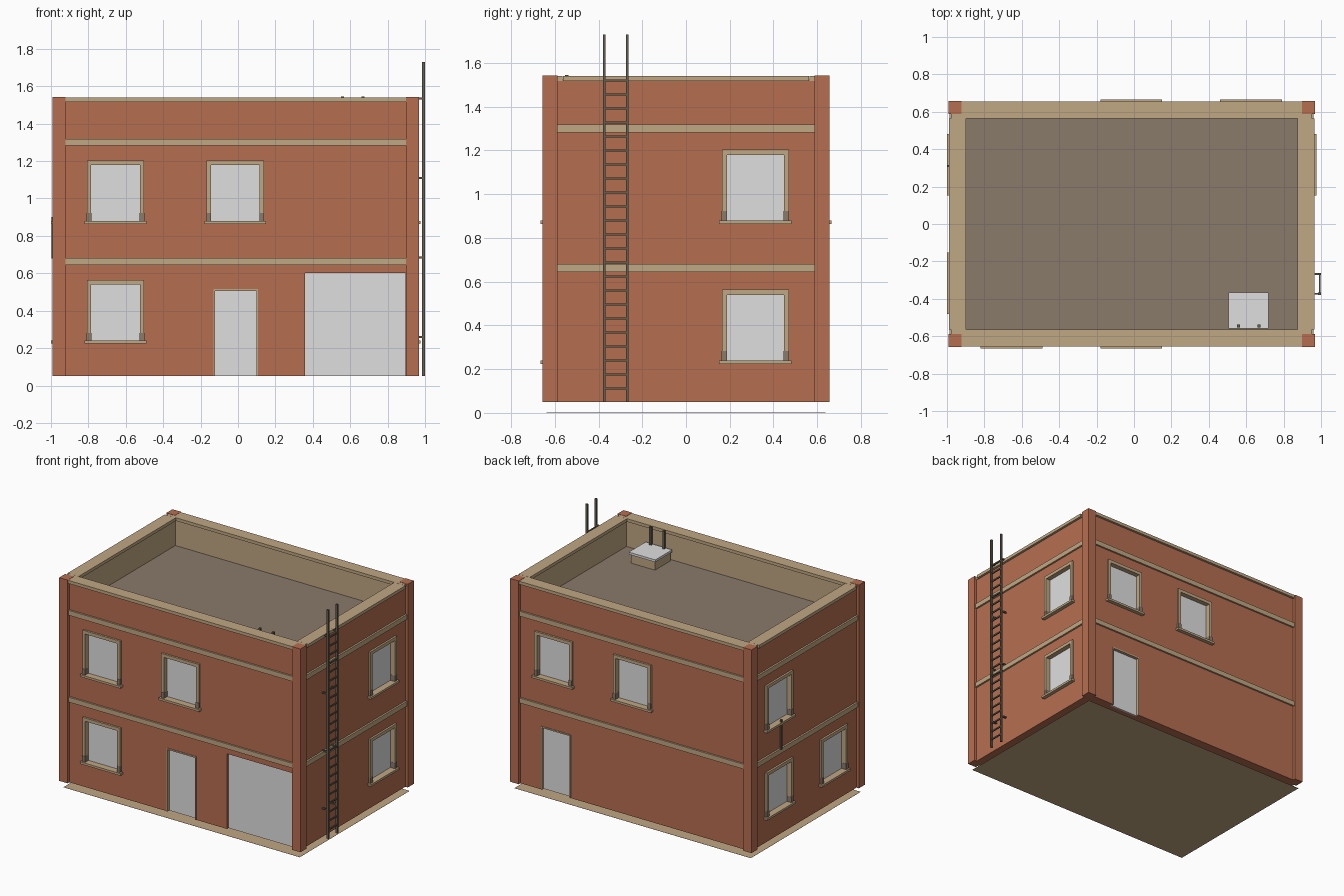
import bpy, bmesh

if "Cube" in bpy.data.objects:
    bpy.data.objects.remove(bpy.data.objects["Cube"])

def material(name, rgb):
    m = bpy.data.materials.new(name)
    m.diffuse_color = (*rgb, 1)
    m.use_nodes = True
    m.node_tree.nodes["Principled BSDF"].inputs["Base Color"].default_value = m.diffuse_color
    return m

BRICK = material("red_brick", (0.47, 0.157, 0.081))
TAN = material("tan_stone", (0.53, 0.39, 0.23))
ROOF = material("roof_felt", (0.255, 0.196, 0.145))
PANEL = material("pale_panel", (0.74, 0.74, 0.74))
IRON = material("dark_iron", (0.13, 0.112, 0.08))

CX = -0.0125           # building centre in x (the ladder widens the right side)
HX, HY = 0.96, 0.637   # half size of the wall planes
BASE, TOP, DECK = 0.05, 1.54, 1.33

def make(name, boxes, mat):
    """One object out of axis-aligned boxes (x0, x1, y0, y1, z0, z1)."""
    bm = bmesh.new()
    for x0, x1, y0, y1, z0, z1 in boxes:
        v = bmesh.ops.create_cube(bm, size=1)["verts"]
        bmesh.ops.scale(bm, vec=(x1 - x0, y1 - y0, z1 - z0), verts=v)
        bmesh.ops.translate(bm, vec=((x0 + x1) / 2, (y0 + y1) / 2, (z0 + z1) / 2), verts=v)
    me = bpy.data.meshes.new(name)
    bm.to_mesh(me)
    bm.free()
    me.materials.append(mat)
    ob = bpy.data.objects.new(name, me)
    bpy.context.collection.objects.link(ob)
    return ob

def on_wall(side, u0, u1, d0, d1, z0, z1):
    """Box on a wall: u runs along the wall, d is the distance out of it."""
    if side in ("front", "back"):
        s = -1 if side == "front" else 1
        a, b = sorted((s * (HY + d0), s * (HY + d1)))
        return (u0, u1, a, b, z0, z1)
    s = -1 if side == "left" else 1
    a, b = sorted((CX + s * (HX + d0), CX + s * (HX + d1)))
    return (a, b, u0, u1, z0, z1)

SIDES = ("front", "back", "left", "right")
REC = -0.03
cuts = []

# Windows: frame, sill, pane and worn lower corners
LOW, HIGH = 0.24, 0.88
windows = [("front", -0.655, LOW), ("front", -0.655, HIGH), ("front", -0.015, HIGH),
           ("back", -0.015, HIGH), ("back", 0.625, HIGH),
           ("left", 0.317, LOW), ("left", 0.317, HIGH), ("left", -0.317, LOW),
           ("right", 0.317, LOW), ("right", 0.317, HIGH)]
for i, (side, u, z) in enumerate(windows):
    o, n, t = 0.153, 0.13, z + 0.3       # outer and inner half width, head height
    def b(u0, u1, d0, d1, z0, z1):
        return on_wall(side, u + u0, u + u1, d0, d1, z0, z1)
    make(f"window_frame_{i}", [b(-o, -n, REC, 0.014, z, t), b(n, o, REC, 0.014, z, t),
                               b(-o, o, REC, 0.014, t, t + 0.024)], TAN)
    make(f"window_sill_{i}", [b(-0.165, 0.165, REC, 0.0275, z - 0.016, z)], TAN)
    make(f"window_pane_{i}", [b(-n, n, REC, REC + 0.008, z, t)], PANEL)
    make(f"worn_corner_{i}", [b(-o - 0.001, -n + 0.001, REC, 0.016, z, z + 0.042),
                              b(n - 0.001, o + 0.001, REC, 0.016, z, z + 0.042)], ROOF)
    cuts.append(b(-o, o, REC, 0.05, z - 0.005, t + 0.024))

# Doors with thin frames, and the garage door
for side, u in (("front", -0.012), ("back", 0.61)):
    def b(u0, u1, d0, d1, z0, z1):
        return on_wall(side, u + u0, u + u1, d0, d1, z0, z1)
    make(f"{side}_door_frame", [b(-0.12, -0.112, REC, 0.004, BASE, 0.505),
                                b(0.112, 0.12, REC, 0.004, BASE, 0.505),
                                b(-0.12, 0.12, REC, 0.004, 0.505, 0.515)], TAN)
    make(f"{side}_door", [b(-0.112, 0.112, REC, REC + 0.012, BASE, 0.505)], PANEL)
    cuts.append(b(-0.12, 0.12, REC, 0.05, 0, 0.515))
make("garage_door", [on_wall("front", 0.357, 0.895, REC, REC + 0.012, BASE, 0.602)], PANEL)
cuts.append(on_wall("front", 0.357, 0.895, REC, 0.05, 0, 0.602))

# Wall block with openings and the sunken roof cut out
IX, IY = 0.897, 0.573
cuts.append((CX - IX, CX + IX, -IY, IY, DECK, 1.7))
walls = make("walls", [(CX - HX, CX + HX, -HY, HY, BASE, 1.525)], BRICK)
walls.data.materials.append(TAN)
walls.data.materials.append(ROOF)
cutter = make("opening_cutter", cuts, BRICK)
cutter.hide_render = True
mod = walls.modifiers.new("openings", "BOOLEAN")
mod.object, mod.operation, mod.solver = cutter, "DIFFERENCE", "EXACT"
bpy.context.view_layer.objects.active = walls
bpy.ops.object.modifier_apply(modifier=mod.name)
bpy.data.objects.remove(cutter)
for f in walls.data.polygons:
    c = f.center
    inside = abs(c.x - CX) < IX + 0.005 and abs(c.y) < IY + 0.005
    f.material_index = 0
    if inside and abs(c.z - DECK) < 0.01:
        f.material_index = 2             # roof deck
    elif inside and c.z > DECK:
        f.material_index = 1             # inner parapet faces

# Corner piers
PX, PY, PW = 0.98, 0.657, 0.069
make("corner_piers", [(min(CX + sx * PX, CX + sx * (PX - PW)), max(CX + sx * PX, CX + sx * (PX - PW)),
                       min(sy * PY, sy * (PY - PW)), max(sy * PY, sy * (PY - PW)), BASE, TOP + 0.002)
                      for sx in (-1, 1) for sy in (-1, 1)], BRICK)

# String courses and parapet coping
bands, coping = [], []
for side in SIDES:
    flat = side in ("front", "back")
    c, h = (CX, PX - PW) if flat else (0, PY - PW)
    for z in (0.645, 1.282):
        bands.append(on_wall(side, c - h, c + h, -0.01, 0.013, z, z + 0.036))
    reach = 0.965 if flat else 0.563
    coping.append(on_wall(side, c - reach, c + reach, -0.073, 0.017, 1.517, TOP))
make("string_courses", bands, TAN)
make("parapet_coping", coping, TAN)

# Ground sheet below the walls
make("floor_sheet", [(CX - HX, CX + HX, -HY, HY, 0, 0.001)], TAN)

# Roof hatch with two posts
make("hatch_base", [(0.515, 0.71, -0.555, -0.375, DECK, 1.395)], TAN)
make("hatch_lid", [(0.505, 0.72, -0.56, -0.365, 1.395, 1.412)], PANEL)
make("hatch_posts", [(x - 0.008, x + 0.008, -0.553, -0.537, DECK, 1.545) for x in (0.56, 0.667)], IRON)

# Ladder: rails, rungs and wall brackets
RAILS = (-0.373, -0.268)
make("ladder_rails", [(0.984, 1.0, y - 0.006, y + 0.006, BASE, 1.73) for y in RAILS], IRON)
make("ladder_rungs", [(0.988, 0.997, RAILS[0], RAILS[1], z - 0.005, z + 0.005)
                      for z in (0.112 + 0.064 * i for i in range(23))], IRON)
make("ladder_brackets", [(0.945, 0.99, y - 0.005, y + 0.005, z - 0.005, z + 0.005)
                         for y in RAILS for z in (0.26, 0.685, 1.11, 1.535)], IRON)

# Short pole on the left wall
make("left_wall_pole", [(-0.998, -0.986, 0.304, 0.316, 0.68, 0.9)], IRON)
